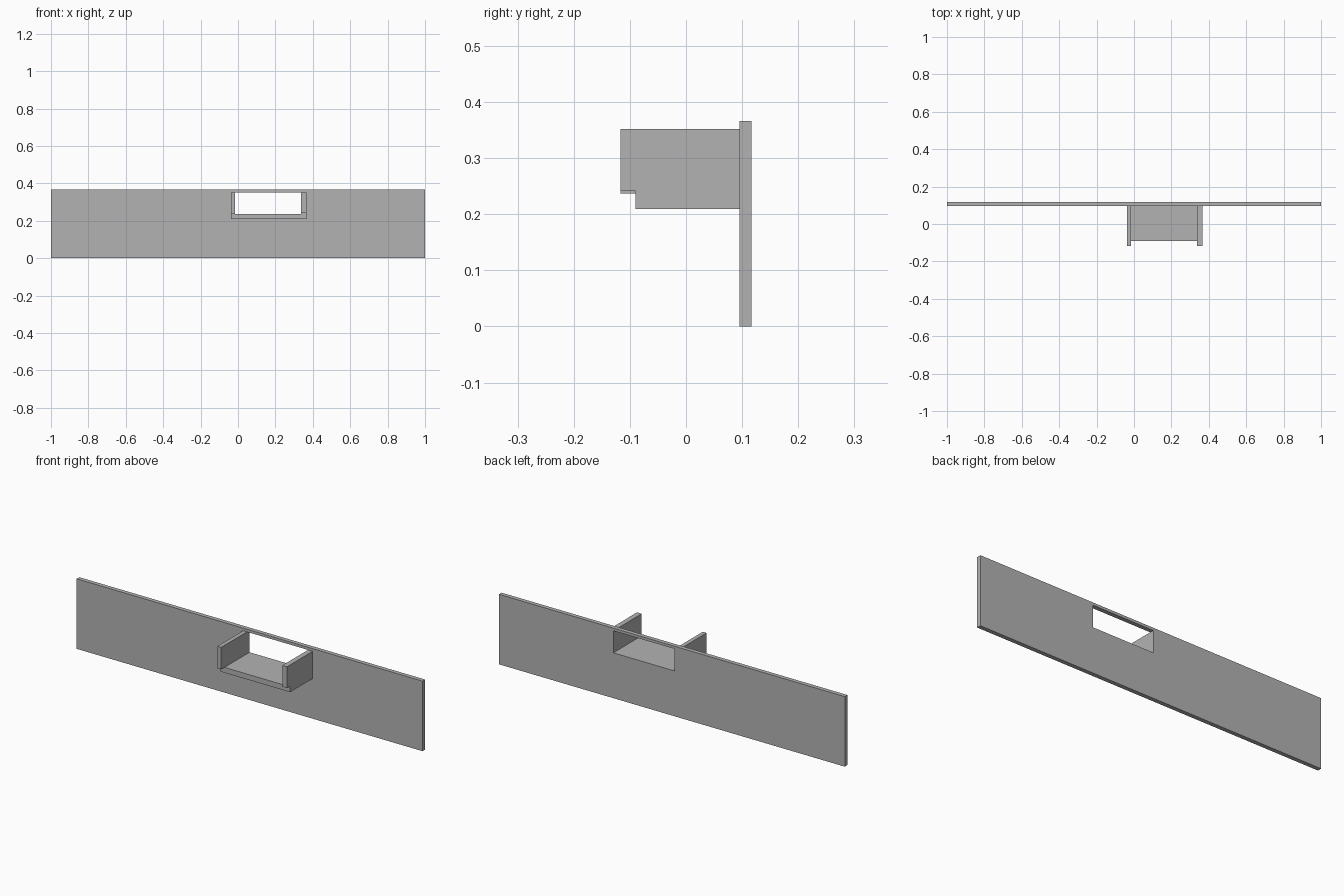
import bpy
import bmesh

cube = bpy.data.objects.get("Cube")
if cube:
    bpy.data.objects.remove(cube, do_unlink=True)

grey = bpy.data.materials.new("plain grey")
grey.use_nodes = True
colour = (0.45, 0.45, 0.45, 1)
grey.diffuse_color = colour
grey.node_tree.nodes["Principled BSDF"].inputs["Base Color"].default_value = colour


def finish(name, bm):
    bmesh.ops.recalc_face_normals(bm, faces=bm.faces)
    mesh = bpy.data.meshes.new(name)
    bm.to_mesh(mesh)
    bm.free()
    mesh.materials.append(grey)
    obj = bpy.data.objects.new(name, mesh)
    bpy.context.collection.objects.link(obj)
    return obj


def box(name, x, y, z):
    bm = bmesh.new()
    bmesh.ops.create_cube(bm, size=1)
    for v in bm.verts:
        v.co = [r[0] if c < 0 else r[1] for c, r in zip(v.co, (x, y, z))]
    return finish(name, bm)


# Shared dimensions
front, back = 0.095, 0.117
left_in, right_in = 0.338, -0.015
left_out, right_out = 0.365, -0.037
floor_top, floor_bottom, wall_top = 0.237, 0.209, 0.352

# Long panel with a rectangular opening cut near its top edge
panel = box("panel", (-1, 1), (front, back), (0, 0.366))
cutter = box("opening_cutter", (right_in, left_in), (0.05, 0.16),
             (floor_top, wall_top))
cutter.hide_render = True
cutter.hide_viewport = True
cutter.display_type = 'WIRE'
cut = panel.modifiers.new("opening", 'BOOLEAN')
cut.operation = 'DIFFERENCE'
cut.solver = 'EXACT'
cut.object = cutter

# Shelf floor between the side walls
box("shelf_floor", (right_in, left_in), (-0.09, front),
    (floor_bottom, floor_top))


# Side walls, notched at the lower front corner
def side_wall(name, x0, x1, notch):
    outline = [(front, floor_bottom), (front, wall_top), (-0.117, wall_top),
               (-0.117, notch), (-0.09, notch), (-0.09, floor_bottom)]
    bm = bmesh.new()
    face = bm.faces.new([bm.verts.new((x0, y, z)) for y, z in outline])
    new = bmesh.ops.extrude_face_region(bm, geom=[face])["geom"]
    bmesh.ops.translate(bm, vec=(x1 - x0, 0, 0),
                        verts=[g for g in new if isinstance(g, bmesh.types.BMVert)])
    finish(name, bm)


side_wall("right_wall", right_out, right_in, 0.237)
side_wall("left_wall", left_in, left_out, 0.241)
